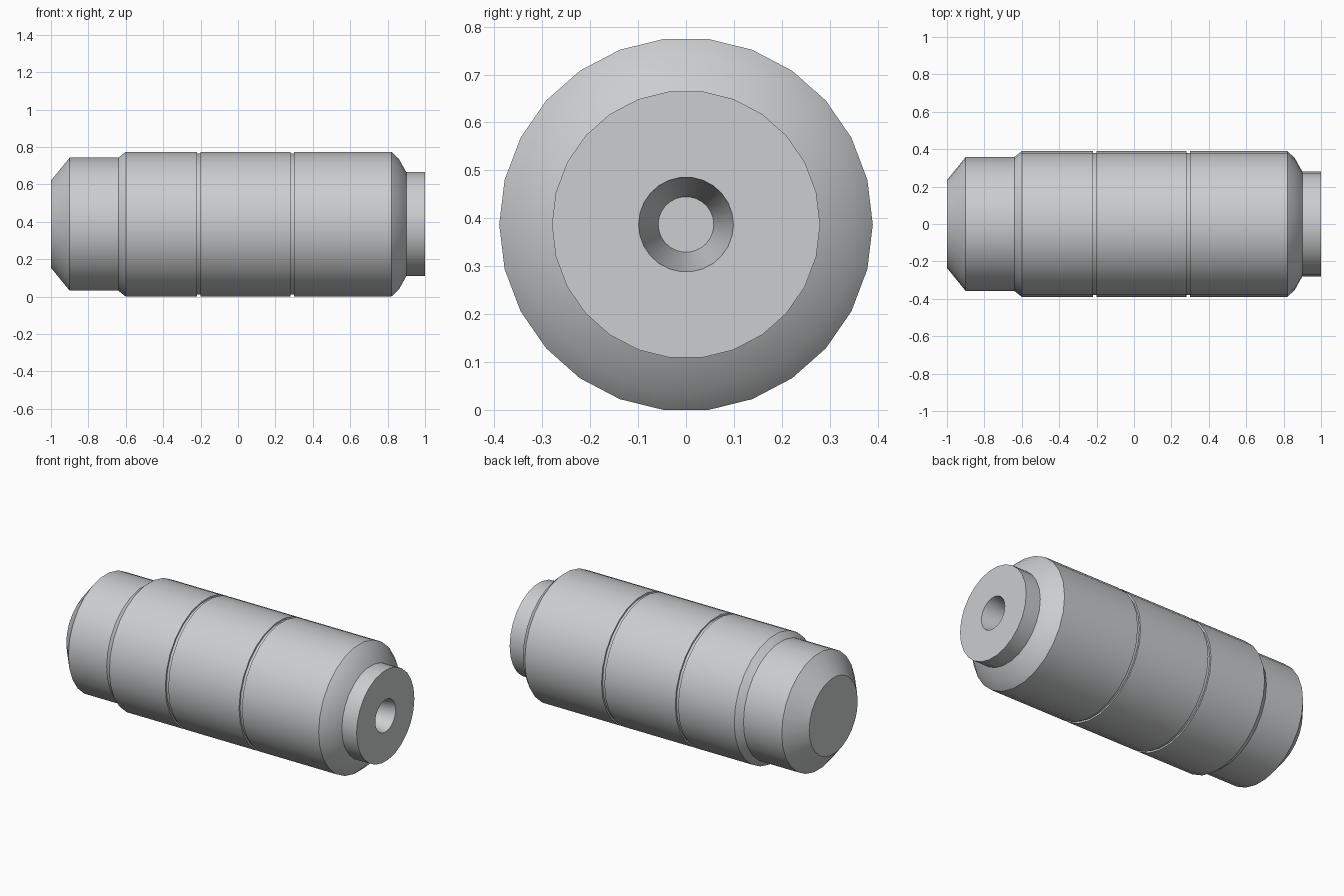
import bpy, bmesh, math

if "Cube" in bpy.data.objects:
    bpy.data.objects.remove(bpy.data.objects["Cube"])

SIDES = 26
CENTRE_Z = 0.387

mat = bpy.data.materials.new("light grey metal")
mat.diffuse_color = (0.6, 0.61, 0.62, 1)
mat.use_nodes = True
mat.node_tree.nodes["Principled BSDF"].inputs["Base Color"].default_value = mat.diffuse_color


def groove(x, r):
    """Narrow shallow ring cut, starting at x."""
    return [(x, r), (x, r - 0.01), (x + 0.02, r - 0.01), (x + 0.02, r)]


def lathe(name, profile):
    """Revolve (x, radius) points about the x axis and cap both ends."""
    bm = bmesh.new()
    rings = []
    for x, r in profile:
        rings.append([bm.verts.new((x, r * math.cos(a), CENTRE_Z + r * math.sin(a)))
                      for a in (2 * math.pi * i / SIDES for i in range(SIDES))])
    for a, b in zip(rings, rings[1:]):
        for i in range(SIDES):
            j = (i + 1) % SIDES
            bm.faces.new((a[i], a[j], b[j], b[i]))
    bm.faces.new(rings[0])
    bm.faces.new(rings[-1])
    bmesh.ops.recalc_face_normals(bm, faces=bm.faces)
    me = bpy.data.meshes.new(name)
    bm.to_mesh(me)
    bm.free()
    me.materials.append(mat)
    ob = bpy.data.objects.new(name, me)
    bpy.context.collection.objects.link(ob)
    bpy.ops.object.select_all(action='DESELECT')
    ob.select_set(True)
    bpy.context.view_layer.objects.active = ob
    bpy.ops.object.shade_smooth_by_angle(angle=math.radians(30))
    return ob


R = 0.39
profile = [(-1.0, 0.235), (-0.9, 0.358), (-0.64, 0.358), (-0.6, R)]   # tapered tail
profile += groove(-0.22, R) + groove(0.28, R)                          # ring grooves
profile += [(0.82, R), (0.86, 0.352), (0.9, 0.28), (1.0, 0.28)]        # shoulder and neck
profile += [(1.0, 0.099), (0.8, 0.058)]                                # tapered hole
lathe("cylinder_body", profile)
